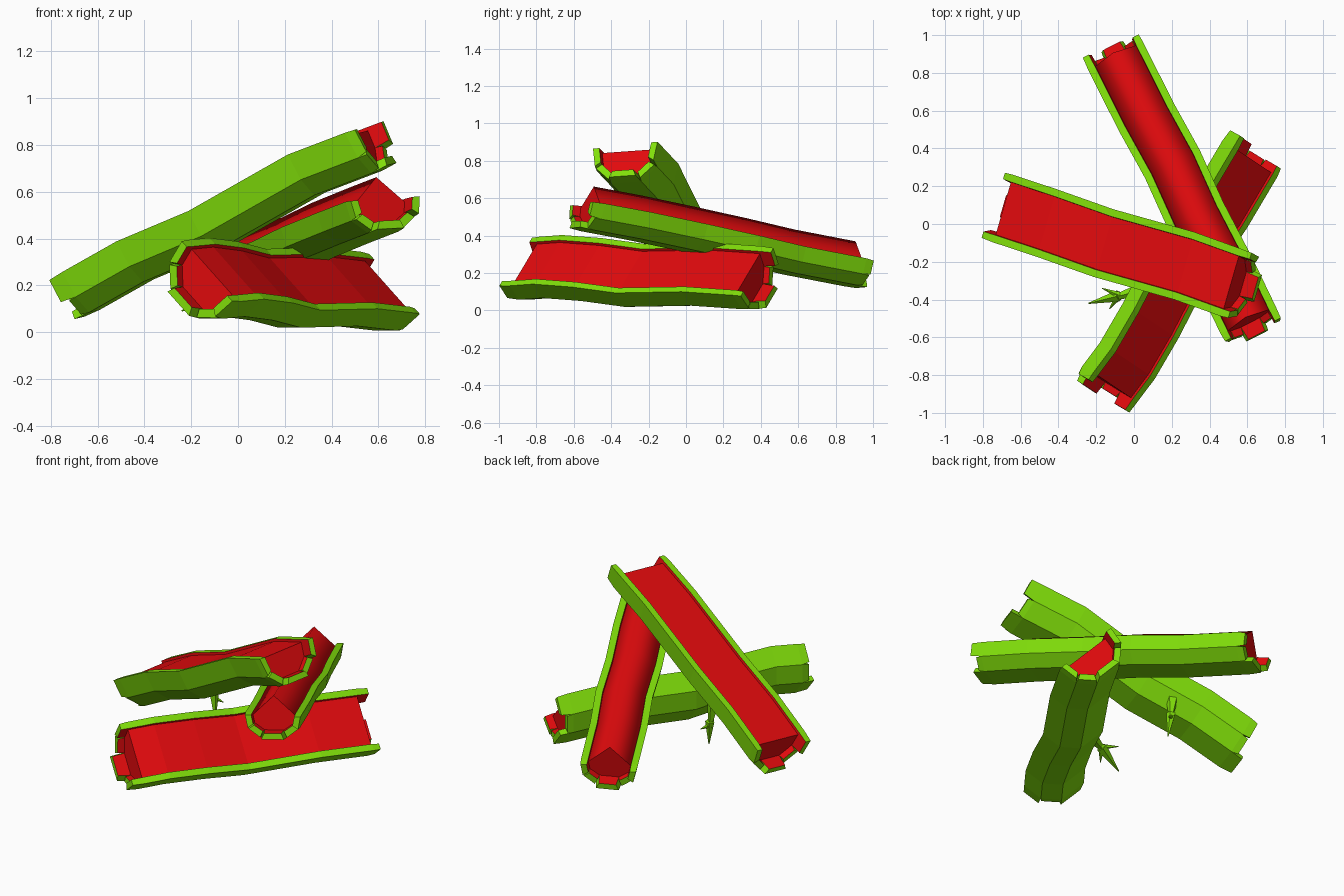
import bpy, bmesh
from mathutils import Vector

cube = bpy.data.objects.get("Cube")
if cube:
    bpy.data.objects.remove(cube)


def material(name, rgb):
    m = bpy.data.materials.new(name)
    m.use_nodes = True
    m.diffuse_color = (*rgb, 1)
    m.node_tree.nodes["Principled BSDF"].inputs["Base Color"].default_value = (*rgb, 1)
    return m


GREEN = material("bark_green", (0.22, 0.74, 0.003))
RED = material("wood_red", (0.76, 0.003, 0.004))

# Half-round bark section, (across, depth), from one rim to the other
SECTION = [(-1, 0), (-0.9, -0.6), (-0.45, -1), (0.45, -1), (0.9, -0.6), (1, 0)]
SPLINTERS = [0.07, 0.035, 0.075, 0.04, 0.045]
THICK = 0.04


def finish(bm, name):
    bmesh.ops.recalc_face_normals(bm, faces=bm.faces)
    mesh = bpy.data.meshes.new(name)
    bm.to_mesh(mesh)
    bm.free()
    mesh.materials.append(GREEN)
    mesh.materials.append(RED)
    ob = bpy.data.objects.new(name, mesh)
    bpy.context.collection.objects.link(ob)
    return ob


def half_log(name, start, end, up, width, depth, bends, ridge=0.0):
    """Split log: bark trough around a wood core, bent at (t, across, lift)."""
    start, end = Vector(start), Vector(end)
    axis = (end - start).normalized()
    length = (end - start).length
    up = Vector(up)
    up = (up - axis * up.dot(axis)).normalized()
    side = axis.cross(up)
    outer = [(u * width, d * depth) for u, d in SECTION]
    inner = [(u * (width - THICK), d * (depth - THICK)) for u, d in SECTION]

    def place(t, across, lift, u, d):
        return start + axis * t * length + side * (u + across) + up * (d + lift)

    margin = 0.06 / length
    stations = [(margin, 0, 0), *bends, (1 - margin, 0, 0)]
    last = len(SECTION) - 1

    # bark shell
    bm = bmesh.new()

    def face(verts, red=False):
        bm.faces.new(verts).material_index = int(red)

    rings = [[[bm.verts.new(place(*s, u, d)) for u, d in ring]
              for ring in (outer, inner)] for s in stations]
    for (o1, i1), (o2, i2) in zip(rings, rings[1:]):
        for k in range(last):
            face([o1[k], o1[k + 1], o2[k + 1], o2[k]])
            face([i1[k], i1[k + 1], i2[k + 1], i2[k]], True)
        for k in (0, last):
            face([o1[k], i1[k], i2[k], o2[k]])
    for o, i in (rings[0], rings[-1]):
        for k in range(last):
            face([o[k], o[k + 1], i[k + 1], i[k]])

    # separate splinters of bark past each end, red on the inside
    for (o, i), direction in ((rings[0], -axis), (rings[-1], axis)):
        lengths = SPLINTERS if direction == axis else SPLINTERS[::-1]
        for k, reach in enumerate(lengths):
            base = [o[k].co, o[k + 1].co, i[k + 1].co, i[k].co]
            mid = sum(base, Vector()) / 4
            near = [bm.verts.new(p) for p in base]
            far = [bm.verts.new(p.lerp(mid, 0.12) + direction * reach) for p in base]
            for j in range(4):
                n = (j + 1) % 4
                face([near[j], near[n], far[n], far[j]], j == 2)
            face(far)
            face(near[::-1])
    finish(bm, name + "_bark")

    # wood core filling the trough, flat or ridged on top
    bm = bmesh.new()
    core = [(u, min(d, -0.015)) for u, d in inner]
    if ridge:
        core.append((0, ridge))
    loops = [[bm.verts.new(place(*s, u, d)) for u, d in core] for s in stations]
    n = len(core)
    for a, b in zip(loops, loops[1:]):
        for k in range(n):
            bm.faces.new([a[k], a[(k + 1) % n], b[(k + 1) % n], b[k]])
    bm.faces.new(loops[0])
    bm.faces.new(loops[-1])
    for f in bm.faces:
        f.material_index = 1
    ob = finish(bm, name + "_core")
    if ridge:
        bpy.ops.object.select_all(action="DESELECT")
        ob.select_set(True)
        bpy.context.view_layer.objects.active = ob
        bpy.ops.object.shade_smooth_by_angle(angle=1.53)


def twig(name, prongs):
    """Pointed five-sided spikes, each (base, tip, radius)."""
    bm = bmesh.new()
    for base, tip, radius in prongs:
        base, tip = Vector(base), Vector(tip)
        direction = tip - base
        made = bmesh.ops.create_cone(bm, cap_ends=True, segments=5, radius1=radius,
                                     radius2=radius * 0.1, depth=direction.length)
        turn = direction.to_track_quat("Z", "Y").to_matrix()
        bmesh.ops.rotate(bm, verts=made["verts"], matrix=turn)
        bmesh.ops.translate(bm, verts=made["verts"], vec=(base + tip) / 2)
    finish(bm, name)


# Three logs leaning over each other
half_log("upper_log", (-0.75, 0.1, 0.245), (0.56, -0.325, 0.89), (-0.04, -0.06, 1),
         0.187, 0.2, [(0.22, 0, 0.015), (0.45, 0.01, -0.005), (0.78, -0.01, 0.025)])
half_log("middle_log", (-0.125, 0.945, 0.26), (0.63, -0.56, 0.575), (-0.05, 0, 1),
         0.163, 0.14, [(0.25, 0, -0.005), (0.42, -0.012, 0), (0.6, 0, 0.005),
                       (0.8, -0.005, 0.005)], ridge=0.1)
half_log("lower_log", (-0.13, -0.915, 0.265), (0.675, 0.38, 0.21), (0.58, -0.36, 0.73),
         0.192, 0.2, [(0.14, 0, 0.02), (0.3, 0, 0.01), (0.47, 0, -0.02),
                      (0.75, 0, 0.01)])

# Broken twigs on the bark
twig("upper_twig", [((-0.23, 0.06, 0.34), (-0.21, 0.07, 0.18), 0.035),
                    ((-0.215, 0.07, 0.24), (-0.2, 0.06, 0.09), 0.028),
                    ((-0.22, 0.07, 0.22), (-0.17, 0.1, 0.19), 0.018)])
twig("lower_twig", [((0.04, -0.35, 0.2), (-0.15, -0.4, 0.15), 0.04),
                    ((-0.08, -0.38, 0.17), (-0.24, -0.42, 0.09), 0.032),
                    ((-0.07, -0.38, 0.17), (-0.17, -0.34, 0.19), 0.02),
                    ((-0.08, -0.38, 0.17), (-0.13, -0.45, 0.12), 0.02)])
